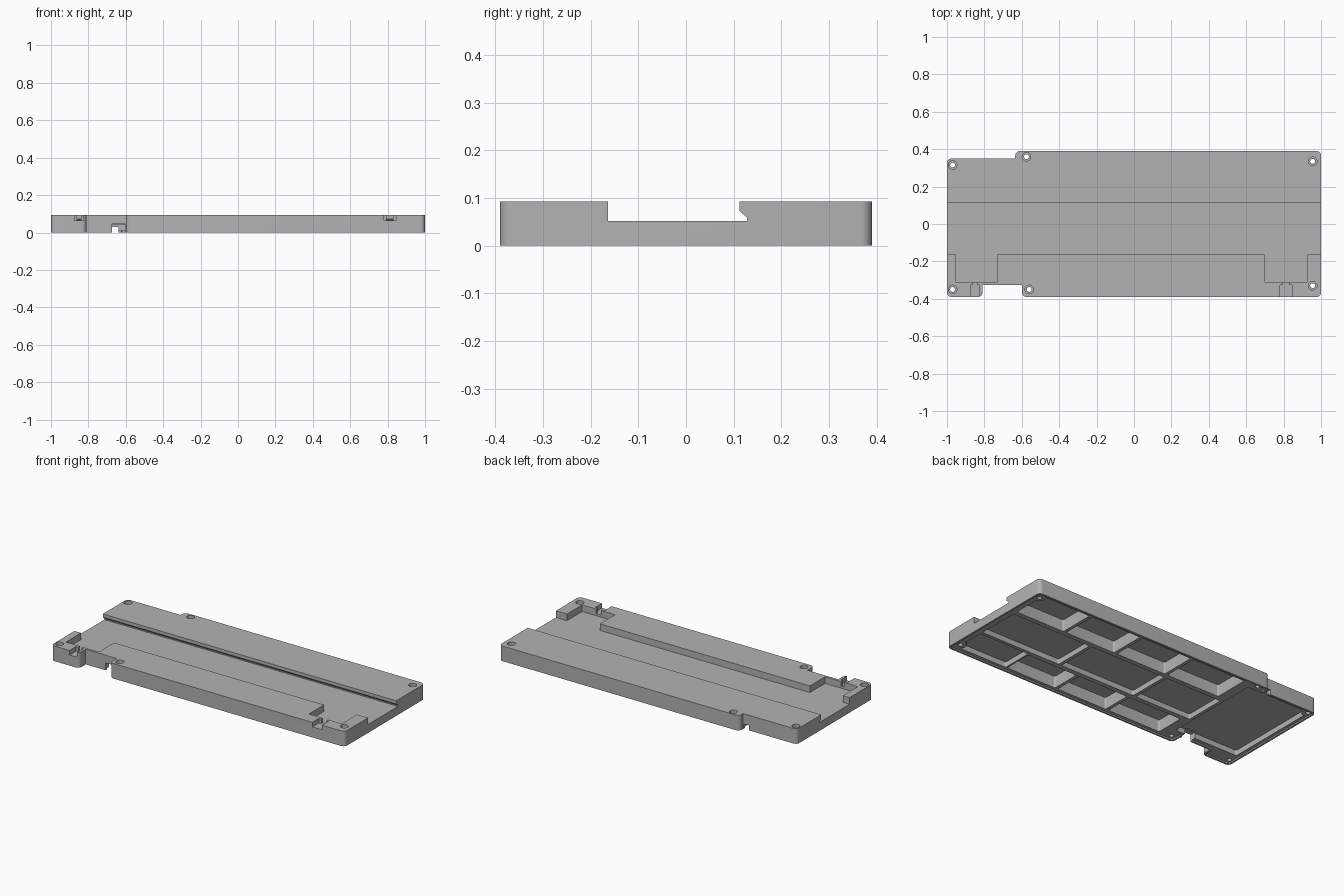
import bpy, bmesh
from mathutils import Vector

old = bpy.data.objects.get("Cube")
if old:
    bpy.data.objects.remove(old, do_unlink=True)

grey = bpy.data.materials.new("mid_grey")
grey.use_nodes = True
grey.diffuse_color = (0.45, 0.45, 0.45, 1)
grey.node_tree.nodes["Principled BSDF"].inputs["Base Color"].default_value = (0.45, 0.45, 0.45, 1)

TOP = 0.093      # full height
DECK = 0.052     # level of the channel floor
LEDGE = 0.008    # recess for a bottom cover
SHALLOW, DEEP = 0.04, 0.08


def finish(bm, name):
    bmesh.ops.recalc_face_normals(bm, faces=bm.faces)
    mesh = bpy.data.meshes.new(name)
    bm.to_mesh(mesh)
    bm.free()
    mesh.materials.append(grey)
    obj = bpy.data.objects.new(name, mesh)
    bpy.context.collection.objects.link(obj)
    return obj


def prism(name, pts, low, high, axis="z", radius=0):
    """Extrude a counter-clockwise outline; round its convex corners."""
    bm = bmesh.new()
    place = (lambda p: (p[0], p[1], low)) if axis == "z" else (lambda p: (low, p[0], p[1]))
    verts = [bm.verts.new(place(p)) for p in pts]
    face = bm.faces.new(verts)
    step = Vector((0, 0, high - low)) if axis == "z" else Vector((high - low, 0, 0))
    ext = bmesh.ops.extrude_face_region(bm, geom=[face])
    for v in ext["geom"]:
        if isinstance(v, bmesh.types.BMVert):
            v.co += step
    if radius:
        corners = []
        for i, v in enumerate(verts):
            a, b = v.co - verts[i - 1].co, verts[(i + 1) % len(verts)].co - v.co
            if a.x * b.y - a.y * b.x > 0:
                corners += [e for e in v.link_edges if abs(e.verts[0].co.z - e.verts[1].co.z) > 1e-4]
        bmesh.ops.bevel(bm, geom=corners, offset=radius, segments=6, profile=0.5, affect="EDGES")
    return finish(bm, name)


def box(name, x0, x1, y0, y1, z0, z1, radius=0):
    return prism(name, [(x0, y0), (x1, y0), (x1, y1), (x0, y1)], z0, z1, radius=radius)


def cylinder(name, x, y, r, z0, z1):
    bm = bmesh.new()
    bmesh.ops.create_cone(bm, cap_ends=True, segments=32, radius1=r, radius2=r, depth=z1 - z0)
    bmesh.ops.translate(bm, verts=bm.verts, vec=(x, y, (z0 + z1) / 2))
    return finish(bm, name)


def cut(target, tool, keep=False):
    mod = target.modifiers.new("cut", "BOOLEAN")
    mod.operation, mod.solver, mod.object = "DIFFERENCE", "EXACT", tool
    bpy.context.view_layer.objects.active = target
    bpy.ops.object.modifier_apply(modifier=mod.name)
    if not keep:
        bpy.data.objects.remove(tool, do_unlink=True)


def outline(d):
    """Plate outline with front and back notches, moved inward by d."""
    f, b = -0.39 + d, 0.39 - d
    return [(-1 + d, f), (-0.81 - d, f), (-0.81 - d, -0.325 + d), (-0.6 + d, -0.325 + d),
            (-0.6 + d, f), (1 - d, f), (1 - d, b), (-0.635 + d, b),
            (-0.635 + d, 0.35 - d), (-1 + d, 0.35 - d)]


# Main plate with a lipped underside
plate = prism("case_plate", outline(0), 0, TOP, radius=0.025)
cut(plate, prism("cover_recess", outline(0.012), -0.02, LEDGE, radius=0.015))

# Long channel with an undercut back wall
cut(plate, prism("channel", [(-0.163, DECK), (0.128, DECK), (0.128, 0.059), (0.112, 0.073),
                             (0.112, 0.12), (-0.163, 0.12)], -1.1, 1.1, axis="x"))

# Side recesses in the front block, with stepped slots to the front edge
for x0, x1, s0, s1 in [(-0.955, -0.73, -0.875, -0.825), (0.70, 0.925, 0.78, 0.845)]:
    cut(plate, box("side_recess", x0, x1, -0.31, -0.15, DECK, 0.12))
    cut(plate, box("slot_neck", s0 + 0.015, s1 - 0.015, -0.33, -0.30, 0.065, 0.12))
    cut(plate, box("front_slot", s0, s1, -0.42, -0.325, 0.065, 0.12))

# Underside pockets, leaving ribs between them
pockets = [(-0.97, -0.54, -0.29, 0.32, SHALLOW), (0.61, 0.95, -0.36, -0.17, SHALLOW)]
for x0, x1 in [(0.41, 0.95), (-0.12, 0.39), (-0.52, -0.14)]:
    pockets.append((x0, x1, -0.15, 0.11, SHALLOW))
for x0, x1 in [(0.62, 0.95), (0.26, 0.60), (-0.10, 0.24), (-0.48, -0.12)]:
    pockets.append((x0, x1, 0.14, 0.36, DEEP))
    if x1 < 0.9:
        pockets.append((x0, x1, -0.36, -0.18, DEEP))

screws = [(-0.97, 0.315), (-0.575, 0.36), (0.955, 0.335),
          (-0.97, -0.35), (-0.56, -0.35), (0.955, -0.33)]
bosses = [cylinder("boss", x, y, 0.035, -0.1, 0.2) for x, y in screws]
for x0, x1, y0, y1, z in pockets:
    pocket = box("pocket", x0, x1, y0, y1, -0.03, z, radius=0.01)
    for boss, (x, y) in zip(bosses, screws):
        if x0 - 0.04 < x < x1 + 0.04 and y0 - 0.04 < y < y1 + 0.04:
            cut(pocket, boss, keep=True)
    cut(plate, pocket)
for boss in bosses:
    bpy.data.objects.remove(boss, do_unlink=True)

# Cable openings through the notch walls
cut(plate, box("front_opening", -0.675, -0.605, -0.34, -0.28, -0.02, 0.045))
cut(plate, box("back_opening", -0.675, -0.638, 0.30, 0.42, -0.02, 0.03))

# Counterbored screw holes
for x, y in screws:
    cut(plate, cylinder("screw_hole", x, y, 0.013, -0.1, 0.2))
    cut(plate, cylinder("counterbore", x, y, 0.023, 0.065, 0.2))

# Smooth the round corners and keep all other edges sharp
bpy.ops.object.select_all(action="DESELECT")
plate.select_set(True)
bpy.context.view_layer.objects.active = plate
bpy.ops.object.shade_smooth_by_angle(angle=0.5)
